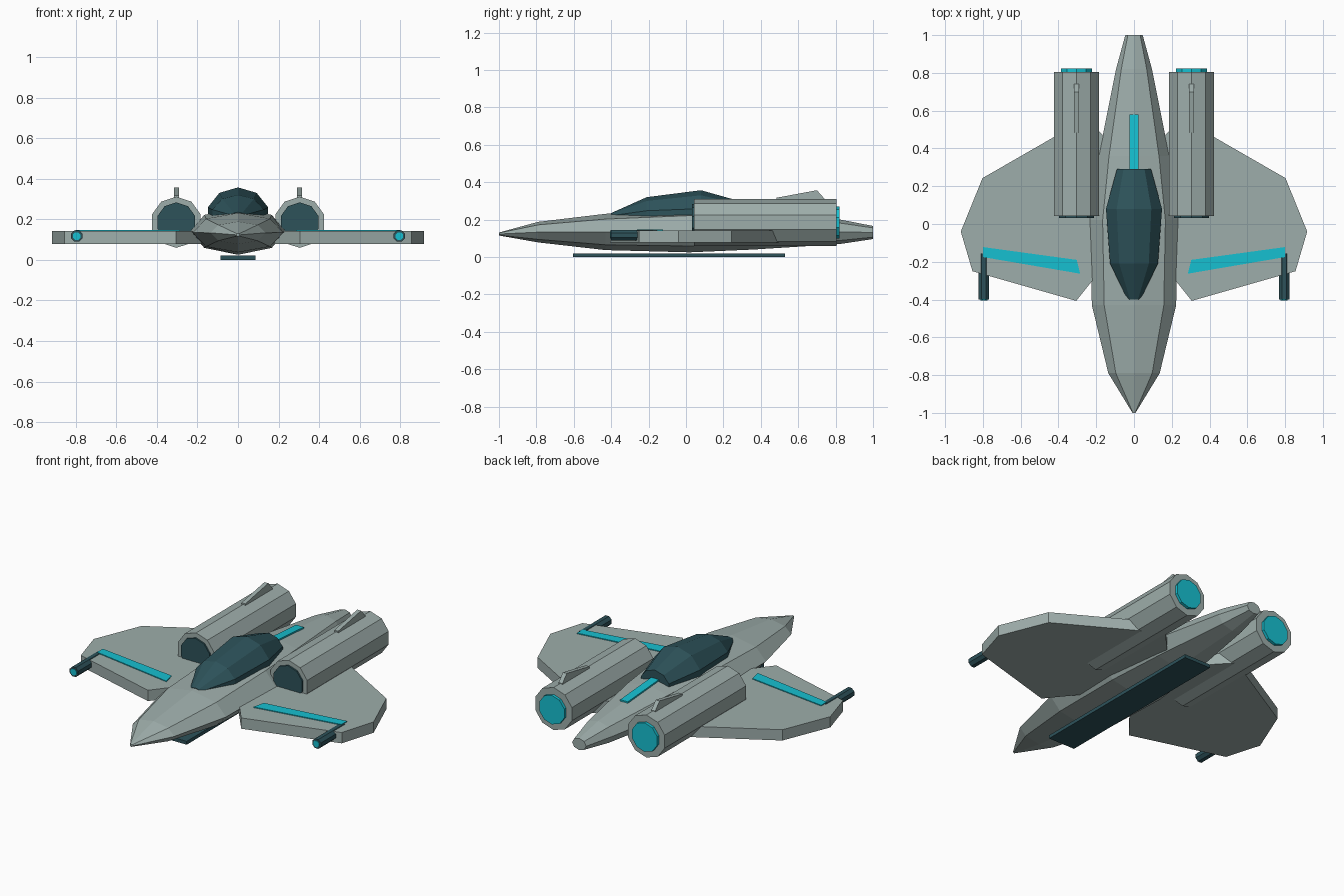
import bpy, bmesh, math

if "Cube" in bpy.data.objects:
    bpy.data.objects.remove(bpy.data.objects["Cube"])


def material(name, rgb):
    m = bpy.data.materials.new(name)
    m.diffuse_color = (*rgb, 1)
    m.use_nodes = True
    m.node_tree.nodes["Principled BSDF"].inputs["Base Color"].default_value = m.diffuse_color
    return m


HULL = material("grey_green_hull", (0.34, 0.42, 0.405))
DARK = material("dark_slate", (0.026, 0.085, 0.102))
TEAL = material("bright_teal", (0.008, 0.53, 0.64))


def finish(name, bm, mat):
    bmesh.ops.recalc_face_normals(bm, faces=bm.faces)
    me = bpy.data.meshes.new(name)
    bm.to_mesh(me)
    bm.free()
    me.materials.append(mat)
    ob = bpy.data.objects.new(name, me)
    bpy.context.collection.objects.link(ob)
    return ob


def loft(name, sections, n, mat, cx=0, phase=math.pi / 2):
    """Skin n-sided ellipses along y; each section is (y, centre z, rx, rz)."""
    bm = bmesh.new()
    rings = []
    for y, cz, rx, rz in sections:
        angles = [phase + 2 * math.pi * i / n for i in range(n)]
        rings.append([bm.verts.new((cx + rx * math.cos(a), y, cz + rz * math.sin(a)))
                      for a in angles])
    for a, b in zip(rings, rings[1:]):
        for i in range(n):
            j = (i + 1) % n
            bm.faces.new((a[i], a[j], b[j], b[i]))
    bm.faces.new(rings[0])
    bm.faces.new(rings[-1])
    return finish(name, bm, mat)


def tube(name, x, z, r, y0, y1, n, mat, phase=math.pi / 2):
    return loft(name, [(y0, z, r, r), (y1, z, r, r)], n, mat, x, phase)


def prism(name, base, offset, mat):
    """Extrude a planar outline by an offset vector."""
    bm = bmesh.new()
    face = bm.faces.new([bm.verts.new(p) for p in base])
    out = bmesh.ops.extrude_face_region(bm, geom=[face])
    verts = [v for v in out["geom"] if isinstance(v, bmesh.types.BMVert)]
    bmesh.ops.translate(bm, verts=verts, vec=offset)
    return finish(name, bm, mat)


# Fuselage and canopy
loft("fuselage", [(-1, .123, .008, .008), (-.79, .133, .136, .055),
                  (-.43, .134, .223, .097), (.02, .14, .235, .115),
                  (.36, .14, .187, .1), (.82, .135, .095, .066),
                  (1, .131, .046, .035)], 8, HULL)
loft("canopy", [(-.4, .215, .036, .02), (-.21, .215, .133, .105),
                (.08, .215, .156, .142), (.29, .215, .095, .083)], 10, DARK)

# Spine stripe and belly plate
prism("spine_stripe", [(-.025, .25, .243), (.025, .25, .243),
                       (.025, .58, .219), (-.025, .58, .219)], (0, 0, .009), TEAL)
prism("belly_plate", [(-.087, -.605, 0), (.087, -.605, 0),
                      (.087, .53, 0), (-.087, .53, 0)], (0, 0, .02), DARK)

WING = [(.1, -.15), (.306, -.407), (.855, -.25), (.917, -.04),
        (.802, .243), (.428, .458), (.25, .56), (.1, .4)]
STRIPE = [(.285, -.263), (.80, -.175), (.80, -.122), (.303, -.19)]
FIN = [(.485, .29), (.485, .317), (.70, .357), (.74, .312), (.74, .29)]

for side, s in (("right", 1), ("left", -1)):
    # Wing with inlaid stripe
    prism(side + "_wing", [(s * x, y, .078) for x, y in WING], (0, 0, .064), HULL)
    prism(side + "_wing_stripe", [(s * x, y, .139) for x, y in STRIPE], (0, 0, .008), TEAL)

    # Engine nacelle, intake, exhaust and fin
    ex = s * .304
    tube(side + "_nacelle", ex, .185, .126, .042, .805, 10, HULL)
    tube(side + "_intake", ex, .185, .098, .033, .06, 10, DARK)
    tube(side + "_exhaust", ex, .185, .086, .79, .822, 10, TEAL)
    prism(side + "_fin", [(ex - .0125, y, z) for y, z in FIN], (.025, 0, 0), HULL)

    # Wing cannon
    gx = s * .795
    tube(side + "_cannon", gx, .117, .03, -.4, -.155, 8, DARK, math.pi / 8)
    tube(side + "_cannon_muzzle", gx, .117, .02, -.404, -.39, 8, TEAL, math.pi / 8)
